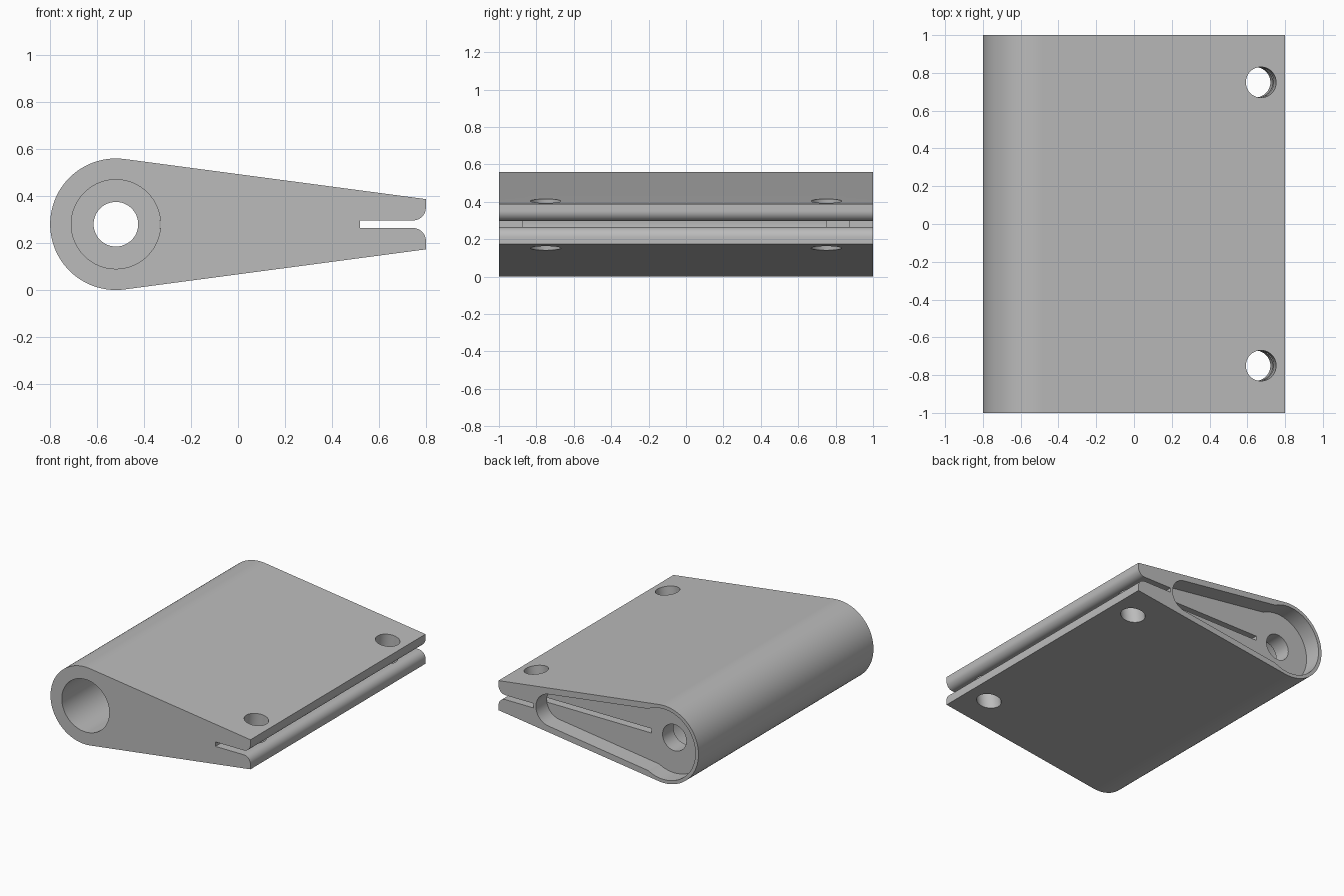
import bpy, bmesh
from math import sin, cos, pi, radians
from mathutils import Matrix, Vector

cube = bpy.data.objects.get("Cube")
if cube:
    bpy.data.objects.remove(cube, do_unlink=True)

# Main dimensions
CX, CZ, R = -0.52, 0.28, 0.28      # rod barrel centre and radius
TIP, HALF = 0.80, 0.107            # tip position and half height
SLOT, LIP = 0.016, 0.055           # slot half height, lip rounding
TILT = radians(7.57)               # slope of the two clamp faces
POCKET_Y = 0.875                   # floor of the rear pocket

grey = bpy.data.materials.new("satin_grey")
grey.use_nodes = True
grey.diffuse_color = (0.5, 0.5, 0.5, 1)
grey.node_tree.nodes["Principled BSDF"].inputs["Base Color"].default_value = (0.5, 0.5, 0.5, 1)


def arc(x, z, r, start, end, n):
    """Points on an arc, angles in radians."""
    steps = [start + (end - start) * i / n for i in range(n + 1)]
    return [(x + r * cos(a), z + r * sin(a)) for a in steps]


def prism(name, points, y0, y1):
    """Extrude an XZ outline from y0 to y1."""
    bm = bmesh.new()
    face = bm.faces.new([bm.verts.new((x, y0, z)) for x, z in points])
    out = bmesh.ops.extrude_face_region(bm, geom=[face])
    verts = [v for v in out["geom"] if isinstance(v, bmesh.types.BMVert)]
    bmesh.ops.translate(bm, verts=verts, vec=(0, y1 - y0, 0))
    bmesh.ops.recalc_face_normals(bm, faces=bm.faces)
    mesh = bpy.data.meshes.new(name)
    bm.to_mesh(mesh)
    bm.free()
    obj = bpy.data.objects.new(name, mesh)
    bpy.context.collection.objects.link(obj)
    return obj


def disc(name, r, y0, y1, n=64):
    return prism(name, arc(CX, CZ, r, 0, 2 * pi, n)[:-1], y0, y1)


# Teardrop clamp body with a slotted, rounded mouth
upper_lip = [(TIP, CZ + HALF)] + arc(TIP - LIP, CZ + SLOT + LIP, LIP, 0, -pi / 2, 12)
upper_lip.append((0.52, CZ + SLOT))
lower_lip = [(x, 2 * CZ - z) for x, z in reversed(upper_lip)]
barrel = arc(CX, CZ, R, -pi / 2 + TILT, -1.5 * pi - TILT, 64)
body = prism("clamp_body", upper_lip + lower_lip + barrel, -1, 1)
body.data.materials.append(grey)

# Rod bore from the front and the smaller hole through the rear wall
cutters = [disc("rod_bore", 0.19, -1.1, 0.75), disc("rear_hole", 0.095, 0.6, 1.1, 48)]

# Inner part of the clamp slot, opening into the bore
cutters.append(prism("inner_slot", [(-0.335, CZ - SLOT), (0.53, CZ - SLOT),
                                    (0.53, CZ + SLOT), (-0.335, CZ + SLOT)],
                     -POCKET_Y, POCKET_Y))

# Rear pocket: tapered channel with a rounded end, plus a round recess
channel = arc(0.385, CZ, 0.116, -pi / 2 + TILT, pi / 2 - TILT, 24)
rise = 0.24
channel += [(CX, CZ + rise), (CX, CZ - rise)]
cutters.append(prism("pocket_channel", channel, POCKET_Y, 1.1))
cutters.append(disc("pocket_recess", 0.255, POCKET_Y, 1.1))

# Two screw holes square to the upper face
for y in (-0.75, 0.75):
    bm = bmesh.new()
    centre = Vector((0.656, y, CZ))
    bmesh.ops.create_cone(bm, cap_ends=True, segments=48, radius1=0.081, radius2=0.081, depth=0.8,
                          matrix=Matrix.Translation(centre) @ Matrix.Rotation(TILT, 4, "Y"))
    mesh = bpy.data.meshes.new("screw_hole")
    bm.to_mesh(mesh)
    bm.free()
    hole = bpy.data.objects.new("screw_hole", mesh)
    bpy.context.collection.objects.link(hole)
    cutters.append(hole)

# Cut everything and keep only the finished body
for cutter in cutters:
    cutter.hide_render = True
    mod = body.modifiers.new(cutter.name, "BOOLEAN")
    mod.operation = "DIFFERENCE"
    mod.solver = "EXACT"
    mod.object = cutter
bpy.context.view_layer.update()
result = bpy.data.meshes.new_from_object(body.evaluated_get(bpy.context.evaluated_depsgraph_get()))
body.modifiers.clear()
body.data = result
for cutter in cutters:
    bpy.data.objects.remove(cutter, do_unlink=True)
result.materials.clear()
result.materials.append(grey)
for poly in result.polygons:
    poly.material_index = 0

bpy.ops.object.select_all(action="DESELECT")
body.select_set(True)
bpy.context.view_layer.objects.active = body
bpy.ops.object.shade_smooth_by_angle(angle=radians(25))
